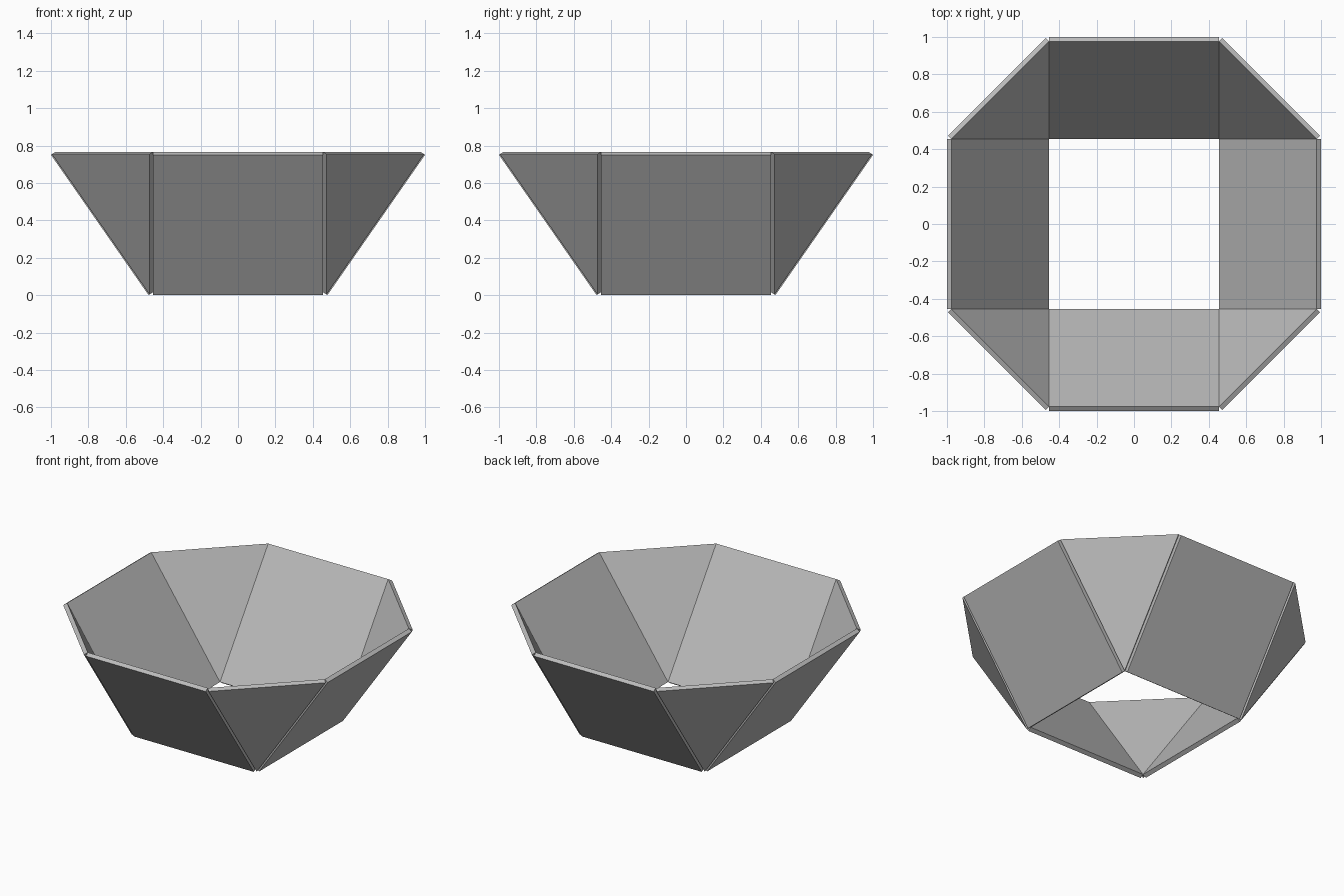
import bpy
import bmesh
from math import pi
from mathutils import Matrix, Vector

cube = bpy.data.objects.get("Cube")
if cube:
    bpy.data.objects.remove(cube, do_unlink=True)

gray = bpy.data.materials.new("neutral gray")
gray.use_nodes = True
gray.diffuse_color = (0.5, 0.5, 0.5, 1)
gray.node_tree.nodes["Principled BSDF"].inputs["Base Color"].default_value = (0.5, 0.5, 0.5, 1)

IN, OUT = 0.455, 0.977       # inner distances at foot and rim
FOOT, RIM = 0.016, 0.766     # inner heights at foot and rim
THICK = 0.028


def panel(name, points, turn):
    """Flat panel thickened straight outward from its inner face."""
    spin = Matrix.Rotation(turn, 3, "Z")
    points = [spin @ Vector(p) for p in points]
    normal = (points[1] - points[0]).cross(points[2] - points[0]).normalized()
    if normal.z > 0:
        normal.negate()
    bm = bmesh.new()
    inner = [bm.verts.new(p) for p in points]
    outer = [bm.verts.new(p + normal * THICK) for p in points]
    bm.faces.new(inner)
    bm.faces.new(outer[::-1])
    for i in range(len(points)):
        j = (i + 1) % len(points)
        bm.faces.new((inner[i], outer[i], outer[j], inner[j]))
    bmesh.ops.recalc_face_normals(bm, faces=bm.faces)
    mesh = bpy.data.meshes.new(name)
    bm.to_mesh(mesh)
    bm.free()
    mesh.materials.append(gray)
    bpy.context.collection.objects.link(bpy.data.objects.new(name, mesh))


# Sloping square sides and the triangles that fill the corners between them
square = [(-IN, -IN, FOOT), (IN, -IN, FOOT), (IN, -OUT, RIM), (-IN, -OUT, RIM)]
triangle = [(IN, -IN, FOOT), (OUT, -IN, RIM), (IN, -OUT, RIM)]
sides = ("front", "left", "back", "right")
corners = ("front_left", "back_left", "back_right", "front_right")
for i in range(4):
    panel(sides[i] + "_square_panel", square, i * pi / 2)
    panel(corners[i] + "_corner_panel", triangle, i * pi / 2)
